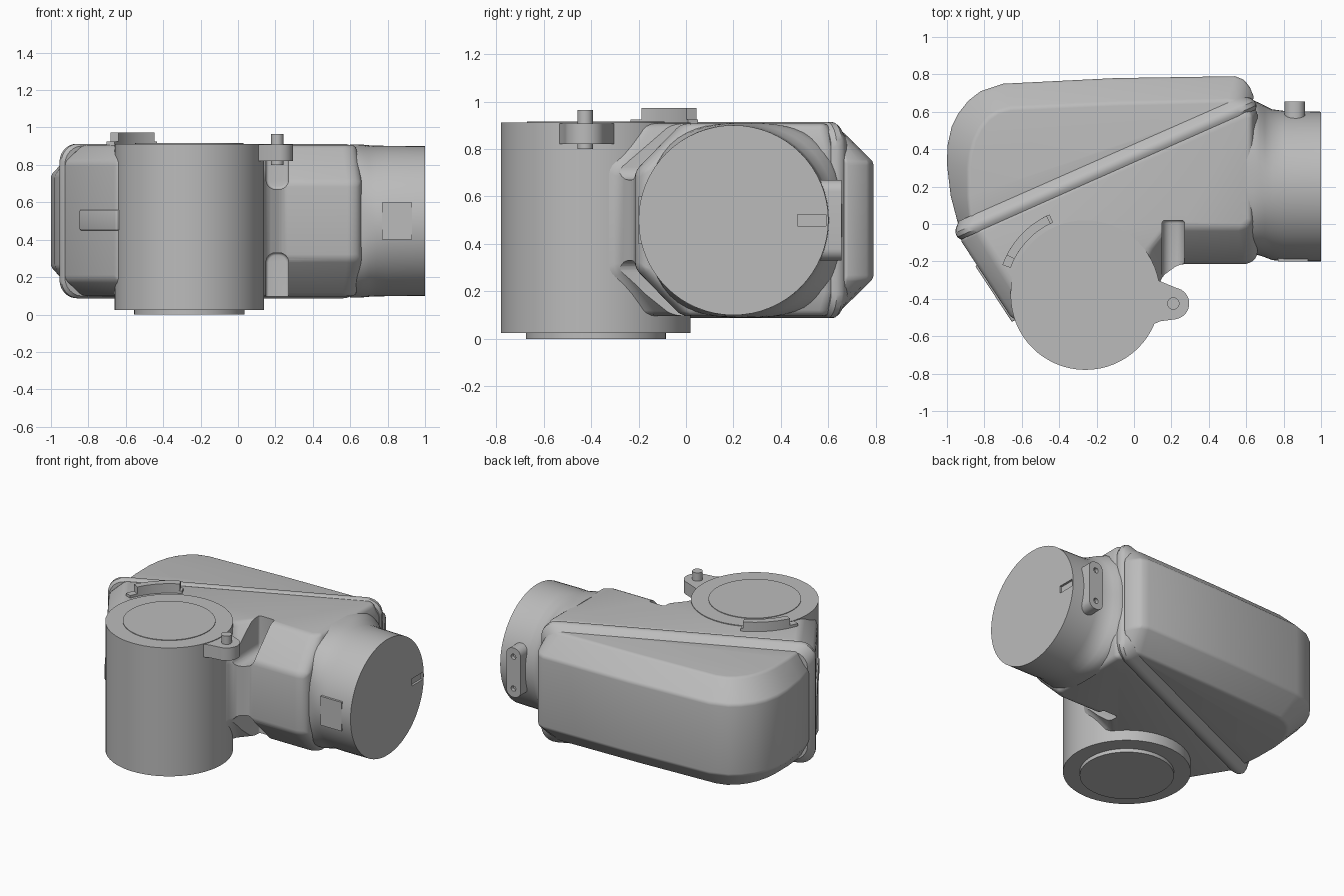
import bpy, bmesh, math
from mathutils import Matrix, Vector

if "Cube" in bpy.data.objects:
    bpy.data.objects.remove(bpy.data.objects["Cube"], do_unlink=True)

grey = bpy.data.materials.new("plain grey")
grey.use_nodes = True
colour = (0.5, 0.5, 0.5, 1)
grey.diffuse_color = colour
bsdf = next(n for n in grey.node_tree.nodes if n.type == 'BSDF_PRINCIPLED')
bsdf.inputs["Base Color"].default_value = colour


def settle(ob):
    """Apply the modifiers, then smooth while keeping edges sharp."""
    bpy.ops.object.select_all(action='DESELECT')
    ob.select_set(True)
    bpy.context.view_layer.objects.active = ob
    for mod in list(ob.modifiers):
        bpy.ops.object.modifier_apply(modifier=mod.name)
    bpy.ops.object.shade_smooth_by_angle(angle=math.radians(32))


def finish(name, bm, bevel=0, segments=3):
    bmesh.ops.recalc_face_normals(bm, faces=bm.faces)
    mesh = bpy.data.meshes.new(name)
    bm.to_mesh(mesh)
    bm.free()
    mesh.materials.append(grey)
    ob = bpy.data.objects.new(name, mesh)
    bpy.context.collection.objects.link(ob)
    if bevel:
        mod = ob.modifiers.new("soft edges", 'BEVEL')
        mod.width, mod.segments = bevel, segments
        mod.limit_method, mod.angle_limit = 'ANGLE', math.radians(25)
    settle(ob)
    return ob


def loft(name, rings, bevel=0, segments=3):
    """Skin a closed solid through rings of equal point count."""
    bm = bmesh.new()
    loops = [[bm.verts.new(p) for p in ring] for ring in rings]
    n = len(loops[0])
    for a, b in zip(loops, loops[1:]):
        for i in range(n):
            j = (i + 1) % n
            bm.faces.new((a[i], a[j], b[j], b[i]))
    bm.faces.new(loops[0])
    bm.faces.new(loops[-1])
    return finish(name, bm, bevel, segments)


def prism(name, outline, z0, z1):
    return loft(name, [[(x, y, z) for x, y in outline] for z in (z0, z1)])


def arc(cx, cy, r, a0, a1, n):
    return [(cx + r * math.cos(math.radians(a0 + (a1 - a0) * k / n)),
             cy + r * math.sin(math.radians(a0 + (a1 - a0) * k / n)))
            for k in range(n + 1)]


def circle(cx, cy, r, n=64):
    return arc(cx, cy, r, 0, 360, n)[:-1]


def slab(name, size, loc, turn=0, round_axis=None, radius=0, bevel=0):
    """Box turned about z, with the edges along one axis rounded."""
    bm = bmesh.new()
    bmesh.ops.create_cube(bm, size=1)
    bmesh.ops.scale(bm, vec=size, verts=bm.verts)
    if round_axis is not None:
        edges = [e for e in bm.edges
                 if abs((e.verts[0].co - e.verts[1].co)[round_axis]) > 1e-4]
        bmesh.ops.bevel(bm, geom=edges, offset=radius, segments=6,
                        profile=0.5, affect='EDGES')
    bm.transform(Matrix.Translation(loc) @ Matrix.Rotation(turn, 4, 'Z'))
    return finish(name, bm, bevel)


def cut(target, *cutters):
    for cutter in cutters:
        mod = target.modifiers.new(cutter.name, 'BOOLEAN')
        mod.operation, mod.solver, mod.object = 'DIFFERENCE', 'EXACT', cutter
    settle(target)
    for cutter in cutters:
        bpy.data.objects.remove(cutter, do_unlink=True)


# Main housing: outline, inset outline and shoulder height at each corner
outer = [(-.935, -.075), (-.65, -.51), (-.26, -.5), (.11, -.4), (.15, -.28), (.24, -.215),
         (.61, -.215), (.66, -.18), (.66, .61), (.61, .63)]
inner = [(-.84, -.03), (-.58, -.45), (-.26, -.48), (.05, -.35), (.08, -.14), (.18, -.02),
         (.58, -.02), (.63, .02), (.63, .58), (.59, .61)]
drop = [.09, .09, .1, .15, .2, .2, .2, .2, .1, .08]
body = loft("main_housing", [
    [(*p, .097) for p in inner],
    [(*p, .097 + d) for p, d in zip(outer, drop)],
    [(*p, .907 - d) for p, d in zip(outer, drop)],
    [(*p, .907) for p in inner]], bevel=.03)
cut(body, *[slab("pocket_cutter", (.12, .5, .43), (.21, -.23, z), 0, 1, .05, .015)
            for z in (.885, .115)])

# Back cover with broad chamfers, set a little below the flange
rim = [(-.93, -.04), (-.98, .15), (-1, .32), (-.997, .42), (-.975, .52), (-.94, .59),
       (-.885, .66), (-.82, .71), (-.7, .75), (-.1, .78), (.54, .79), (.59, .77),
       (.62, .73), (.645, .67)]
face = [(-.87, -.02), (-.885, .15), (-.885, .3), (-.875, .38), (-.855, .45), (-.825, .51),
        (-.78, .565), (-.73, .6), (-.66, .62), (-.1, .645), (.5, .66), (.54, .655),
        (.57, .65), (.6, .63)]
half = [(.5 - .374, 1), (.5 - .36, .9), (.5 - .245, 0)]
layers = half + [(1 - z, t) for z, t in reversed(half)]
loft("back_cover", [[(*Vector(o).lerp(Vector(i), t), z) for o, i in zip(rim, face)]
                    for z, t in layers], bevel=.015)

# Flange on the slanted joint, sloping down to the cover
a, b = Vector((-.945, -.07)), Vector((.655, .635))
mid, along = (a + b) / 2, (b - a).normalized()
across = Vector((-along.y, along.x))


def flange_ring(offset, shrink, r=.1):
    u, v = (b - a).length / 2 - shrink - r, .413 - shrink - r
    ring = []
    for k, (su, sv) in enumerate(((1, 1), (-1, 1), (-1, -1), (1, -1))):
        for pu, pv in arc(su * u, sv * v, r, 90 * k, 90 * k + 90, 6):
            ring.append((*(mid + along * pu + across * offset), .5 + pv))
    return ring


loft("joint_flange", [flange_ring(*pair) for pair in (
    (-.02, .012), (0, 0), (.025, 0), (.04, .008), (.075, .04))])

# Upright cylinder, foot and lid
cx, cy = -.26, -.38
prism("upright_cylinder", circle(cx, cy, .4), .025, .912)
prism("cylinder_foot", circle(cx, cy, .295), 0, .03)
prism("cylinder_lid", circle(cx, cy, .29), .9, .916)


# Side pipe blending from a rounded square to a circle
def rounded_ring(x, y, r, power, n=64):
    pts = []
    for k in range(n):
        c, s = math.cos(2 * math.pi * k / n), math.sin(2 * math.pi * k / n)
        f = r / (abs(c) ** power + abs(s) ** power) ** (1 / power)
        pts.append((x, y + f * c, .5 + f * s))
    return pts


pipe = loft("side_pipe", [
    rounded_ring(.6, .25, .41, 2.8), rounded_ring(.64, .25, .41, 2.7),
    rounded_ring(.67, .24, .408, 2.5), rounded_ring(.7, .227, .405, 2.25),
    rounded_ring(.74, .21, .403, 2), rounded_ring(.8, .203, .402, 2),
    rounded_ring(1, .2, .4, 2)])
cut(pipe, slab("key_slot_cutter", (.03, .12, .05), (1, .53, .5)))
slab("pipe_front_plate", (.16, .03, .2), (.85, -.186, .5))

# Bracket with two holes behind the pipe
bracket = slab("pipe_back_bracket", (.11, .09, .34), (.86, .61, .5), 0, 1, .05)
cut(bracket, *[slab("bracket_hole_cutter", (.035, .06, .035),
                    (.86, .66, .5 + side * .11), 0, 1, .015) for side in (-1, 1)])

# Ear and pin beside the cylinder
prism("pin_ear", arc(.21, -.425, .085, -80, 80, 16)
      + [(.15, -.31), (.05, -.27), (.05, -.56), (.14, -.52)], .82, .908)
prism("ear_pin", circle(.21, -.425, .033, 24), .8, .965)

# Curved clip on top and block on the slanted wall
for name, a0, a1, z in (("clip_base", 160, 114, .925), ("clip_raised", 153, 116, .972)):
    prism(name, arc(cx, cy, .425, a0, a1, 12) + arc(cx, cy, .472, a1, a0, 12), .88, z)
wall = Vector(outer[1]) - Vector(outer[0])
slab("wall_clip", (.36, .05, .11), (-.73, -.36, .505), math.atan2(wall.y, wall.x),
     bevel=.008)
